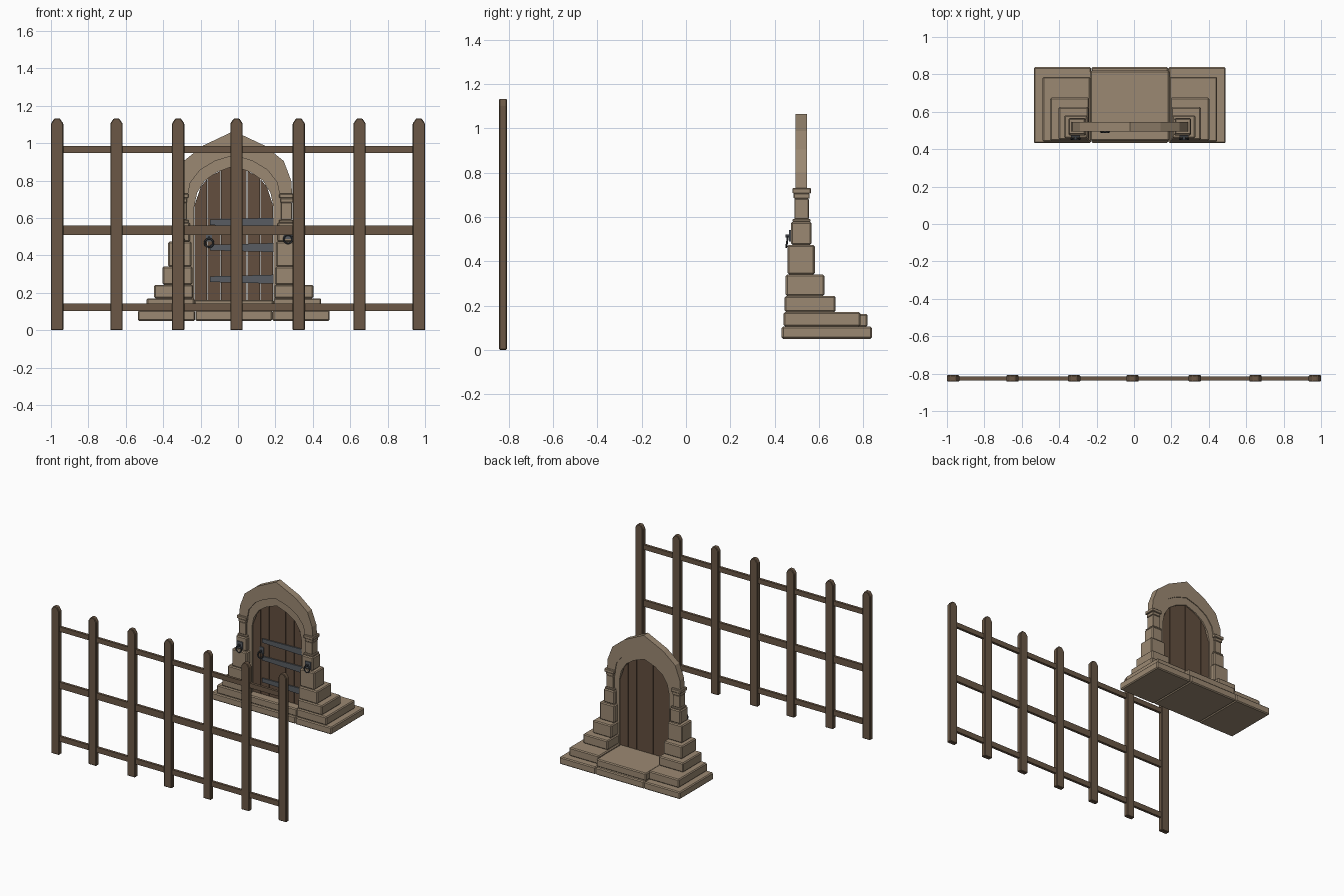
import bpy, bmesh, math
from mathutils import Vector

if "Cube" in bpy.data.objects:
    bpy.data.objects.remove(bpy.data.objects["Cube"])

CX = -0.0225  # centre line of the gateway


def material(name, rgb):
    m = bpy.data.materials.new(name)
    m.diffuse_color = (*rgb, 1)
    m.use_nodes = True
    m.node_tree.nodes["Principled BSDF"].inputs["Base Color"].default_value = m.diffuse_color
    return m


STONE = material("sandstone", (0.33, 0.25, 0.17))
FENCE = material("fence_wood", (0.145, 0.097, 0.061))
DOOR = material("door_wood", (0.125, 0.078, 0.049))
IRON = material("iron_band", (0.098, 0.108, 0.122))
DARK = material("dark_iron", (0.045, 0.05, 0.058))


def finish(name, bm, mat, bevel=0.0):
    bmesh.ops.recalc_face_normals(bm, faces=bm.faces)
    me = bpy.data.meshes.new(name)
    bm.to_mesh(me)
    bm.free()
    me.materials.append(mat)
    ob = bpy.data.objects.new(name, me)
    bpy.context.collection.objects.link(ob)
    if bevel:
        b = ob.modifiers.new("bevel", 'BEVEL')
        b.width = bevel
        b.segments = 1
    return ob


def box(name, x0, x1, y0, y1, z0, z1, mat, bevel=0.0):
    bm = bmesh.new()
    bmesh.ops.create_cube(bm, size=1)
    for v in bm.verts:
        v.co = Vector((x0 if v.co.x < 0 else x1,
                       y0 if v.co.y < 0 else y1,
                       z0 if v.co.z < 0 else z1))
    return finish(name, bm, mat, bevel)


def prism(name, pts, y0, y1, mat, bevel=0.0):
    """Extrude an x-z outline along y."""
    bm = bmesh.new()
    f = bm.faces.new([bm.verts.new((x, y0, z)) for x, z in pts])
    r = bmesh.ops.extrude_face_region(bm, geom=[f])
    for v in r["geom"]:
        if isinstance(v, bmesh.types.BMVert):
            v.co.y = y1
    return finish(name, bm, mat, bevel)


def arch(name, inner, outer, y0, y1, mat):
    """Symmetric arch band between two half outlines running from foot to apex."""
    def full(h):
        return [(CX - u, z) for u, z in h] + [(CX + u, z) for u, z in h[-2::-1]]
    bm = bmesh.new()
    rows = [[bm.verts.new((x, y, z)) for x, z in full(h)]
            for h, y in ((inner, y0), (outer, y0), (outer, y1), (inner, y1))]
    n = len(rows[0])
    for a in range(4):
        p, q = rows[a], rows[(a + 1) % 4]
        for i in range(n - 1):
            bm.faces.new((p[i], p[i + 1], q[i + 1], q[i]))
    for k in (0, n - 1):
        bm.faces.new([r[k] for r in rows])
    return finish(name, bm, mat)


def ring(name, x, y, z, radius, thick):
    bpy.ops.mesh.primitive_torus_add(
        location=(x, y, z), rotation=(math.pi / 2 - 0.15, 0, 0), major_radius=radius,
        minor_radius=thick, major_segments=12, minor_segments=6)
    ob = bpy.context.object
    ob.name = name
    ob.data.materials.append(DARK)


# Fence posts with tapered tips
for i, x in enumerate((-0.967, -0.65, -0.32, -0.008, 0.325, 0.65, 0.967)):
    w = 0.033
    prism(f"fence_post_{i}", [(x - w, 0), (x + w, 0), (x + w, 1.105), (x + 0.014, 1.133),
                              (x - 0.014, 1.133), (x - w, 1.105)],
          -0.843, -0.808, FENCE, 0.004)

# Fence rails
for i, (z0, z1) in enumerate(((0.103, 0.143), (0.51, 0.56), (0.948, 0.985))):
    box(f"fence_rail_{i}", -0.965, 0.965, -0.836, -0.816, z0, z1, FENCE)

# Central threshold slabs
box("base_slab_middle", CX - 0.206, CX + 0.206, 0.434, 0.839, 0.05, 0.106, STONE, 0.007)
box("threshold_step", CX - 0.212, CX + 0.212, 0.445, 0.82, 0.104, 0.162, STONE, 0.007)

# Stepped stone piers: inner u, outer u, front y, back y, bottom z, top z
COURSES = (
    (0.207, 0.513, 0.432, 0.839, 0.050, 0.106),
    (0.211, 0.467, 0.440, 0.787, 0.106, 0.171),
    (0.217, 0.426, 0.445, 0.675, 0.171, 0.243),
    (0.221, 0.381, 0.450, 0.625, 0.243, 0.340),
    (0.226, 0.351, 0.458, 0.581, 0.340, 0.474),
    (0.235, 0.327, 0.473, 0.567, 0.474, 0.577),
    (0.241, 0.321, 0.480, 0.562, 0.577, 0.590),
    (0.253, 0.312, 0.489, 0.554, 0.590, 0.682),
    (0.250, 0.316, 0.486, 0.557, 0.682, 0.706),
    (0.243, 0.325, 0.480, 0.563, 0.706, 0.730),
)
for side, s in (("left", -1), ("right", 1)):
    for i, (u0, u1, y0, y1, z0, z1) in enumerate(COURSES):
        xs = sorted((CX + s * u0, CX + s * u1))
        box(f"pier_course_{side}_{i}", xs[0], xs[1], y0, y1, z0, z1, STONE,
            0.007 if i < 6 else 0.003)
    # Iron wall plate, stud and hanging ring on each pier
    x = CX + s * 0.29
    box(f"pier_plate_{side}", x - 0.024, x + 0.024, 0.465, 0.474, 0.488, 0.54, IRON)
    box(f"pier_stud_{side}", x - 0.007, x + 0.007, 0.45, 0.466, 0.507, 0.521, DARK)
    ring(f"pier_ring_{side}", x, 0.456, 0.487, 0.023, 0.005)

# Pointed arch: recessed inner band with jambs, and outer band
INNER = [(0.212, 0.16), (0.212, 0.66), (0.196, 0.735), (0.155, 0.80), (0.09, 0.845), (0, 0.878)]
MID = [(0.257, 0.16), (0.257, 0.70), (0.238, 0.79), (0.185, 0.862), (0.105, 0.91), (0, 0.942)]
arch("arch_inner_band", INNER, MID, 0.503, 0.54, STONE)
arch("arch_outer_band",
     [(0.245, 0.725), (0.232, 0.79), (0.18, 0.857), (0.10, 0.905), (0, 0.935)],
     [(0.312, 0.725), (0.307, 0.80), (0.267, 0.905), (0.165, 0.987), (0, 1.065)],
     0.494, 0.546, STONE)


def arch_height(u):
    """Height of the door opening at distance u from the centre line."""
    u = abs(u)
    for (ua, za), (ub, zb) in zip(INNER[1:], INNER[2:]):
        if ub <= u <= ua:
            return za + (zb - za) * (ua - u) / (ua - ub)
    return INNER[1][1]


# Door planks following the arch, with thin gaps
W = 0.212 * 2 / 6
for i in range(6):
    a = -0.212 + i * W + 0.0015
    b = a + W - 0.003
    m = (a + b) / 2
    prism(f"door_plank_{i}", [(CX + a, 0.16), (CX + b, 0.16)] +
          [(CX + u, arch_height(u)) for u in (b, m, a)], 0.512, 0.531, DOOR)

# Tapered iron hinge bands
for i, z in enumerate((0.273, 0.442, 0.577)):
    prism(f"hinge_band_{i}", [(-0.15, z - 0.015), (0.193, z - 0.024), (0.193, z + 0.024),
                              (-0.15, z + 0.015)], 0.503, 0.513, IRON)

# Door pull
box("door_pull_plate", -0.172, -0.138, 0.505, 0.513, 0.475, 0.525, IRON)
box("door_pull_stud", -0.161, -0.149, 0.49, 0.506, 0.49, 0.502, DARK)
ring("door_pull_ring", -0.155, 0.494, 0.467, 0.023, 0.005)
